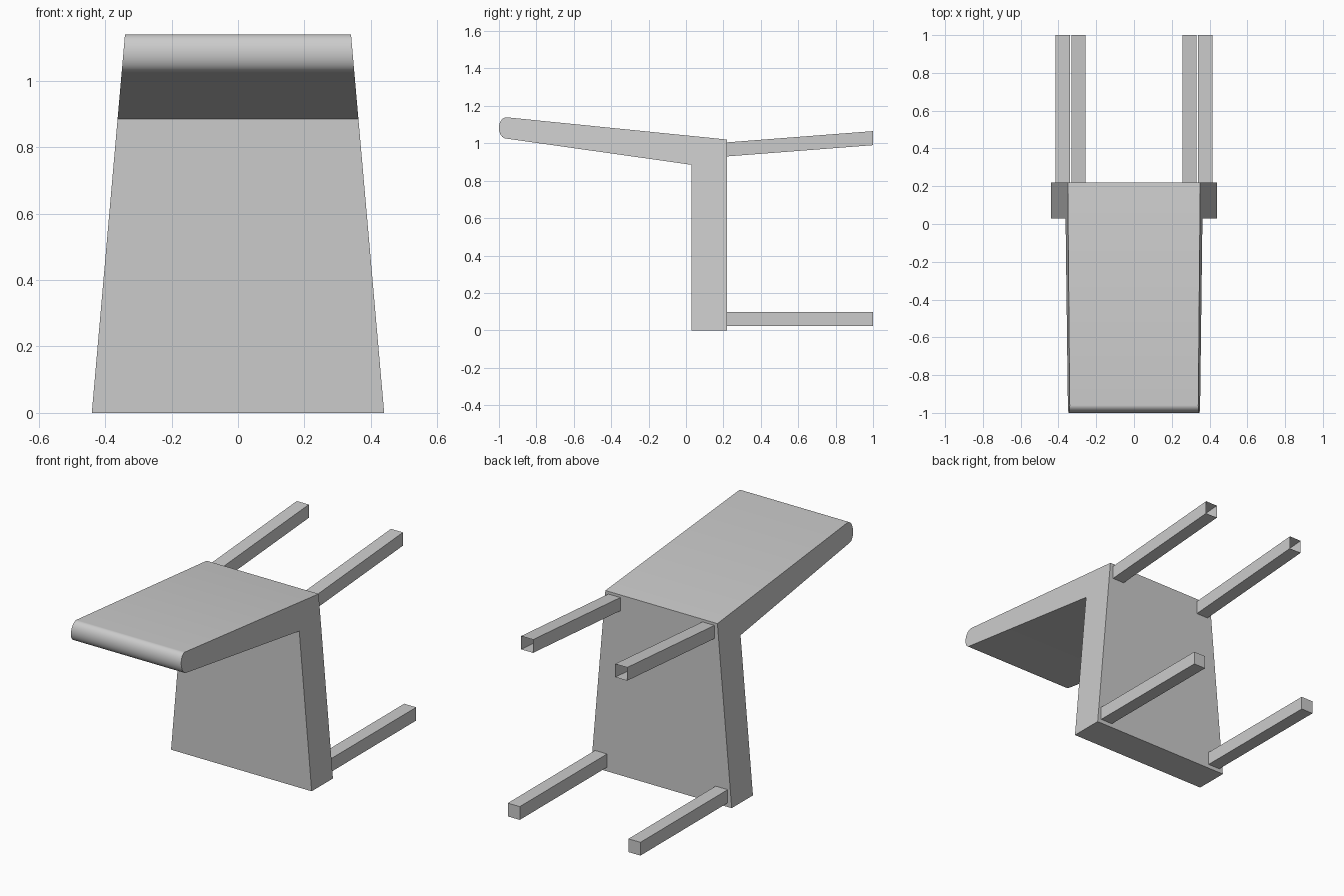
import bpy, bmesh, math

if "Cube" in bpy.data.objects:
    bpy.data.objects.remove(bpy.data.objects["Cube"])


def make_object(name, bm):
    bmesh.ops.recalc_face_normals(bm, faces=bm.faces)
    mesh = bpy.data.meshes.new(name)
    bm.to_mesh(mesh)
    bm.free()
    obj = bpy.data.objects.new(name, mesh)
    bpy.context.collection.objects.link(obj)
    return obj


def half_width(z):
    # Sides taper evenly from the seat front to the seat back
    return 0.44 - 0.0877 * z


# Seat and backrest: one L-shaped side profile (y, z) with a rounded top edge
profile = [(0.03, 0.0), (0.22, 0.0), (0.22, 1.02)]
steps = 20
for i in range(steps + 1):
    a = math.pi * i / steps
    profile.append((-0.96 - 0.04 * math.sin(a), 1.082 + 0.057 * math.cos(a)))
profile.append((0.03, 0.885))

bm = bmesh.new()
left = [bm.verts.new((-half_width(z), y, z)) for y, z in profile]
right = [bm.verts.new((half_width(z), y, z)) for y, z in profile]
bm.faces.new(left)
bm.faces.new(right)
for i in range(len(profile)):
    j = (i + 1) % len(profile)
    bm.faces.new((left[i], left[j], right[j], right[i]))
body = make_object("seat_and_backrest", bm)
bpy.context.view_layer.objects.active = body
body.select_set(True)
bpy.ops.object.shade_smooth_by_angle(angle=math.radians(30))


# Legs: square bars from the seat underside, optionally open at the foot
def leg(name, x0, x1, z_start, z_end, capped):
    bm = bmesh.new()
    rings = []
    for y, z in ((0.22, z_start), (1.0, z_end)):
        corners = ((x0, z), (x1, z), (x1, z + 0.075), (x0, z + 0.075))
        rings.append([bm.verts.new((x, y, h)) for x, h in corners])
    a, b = rings
    for i in range(4):
        j = (i + 1) % 4
        bm.faces.new((a[i], a[j], b[j], b[i]))
    if capped:
        bm.faces.new(b)
    make_object(name, bm)


for side, s in (("left", -1), ("right", 1)):
    leg(f"front_leg_{side}", s * 0.34, s * 0.415, 0.023, 0.023, True)
    leg(f"rear_leg_{side}", s * 0.257, s * 0.332, 0.93, 0.99, False)
